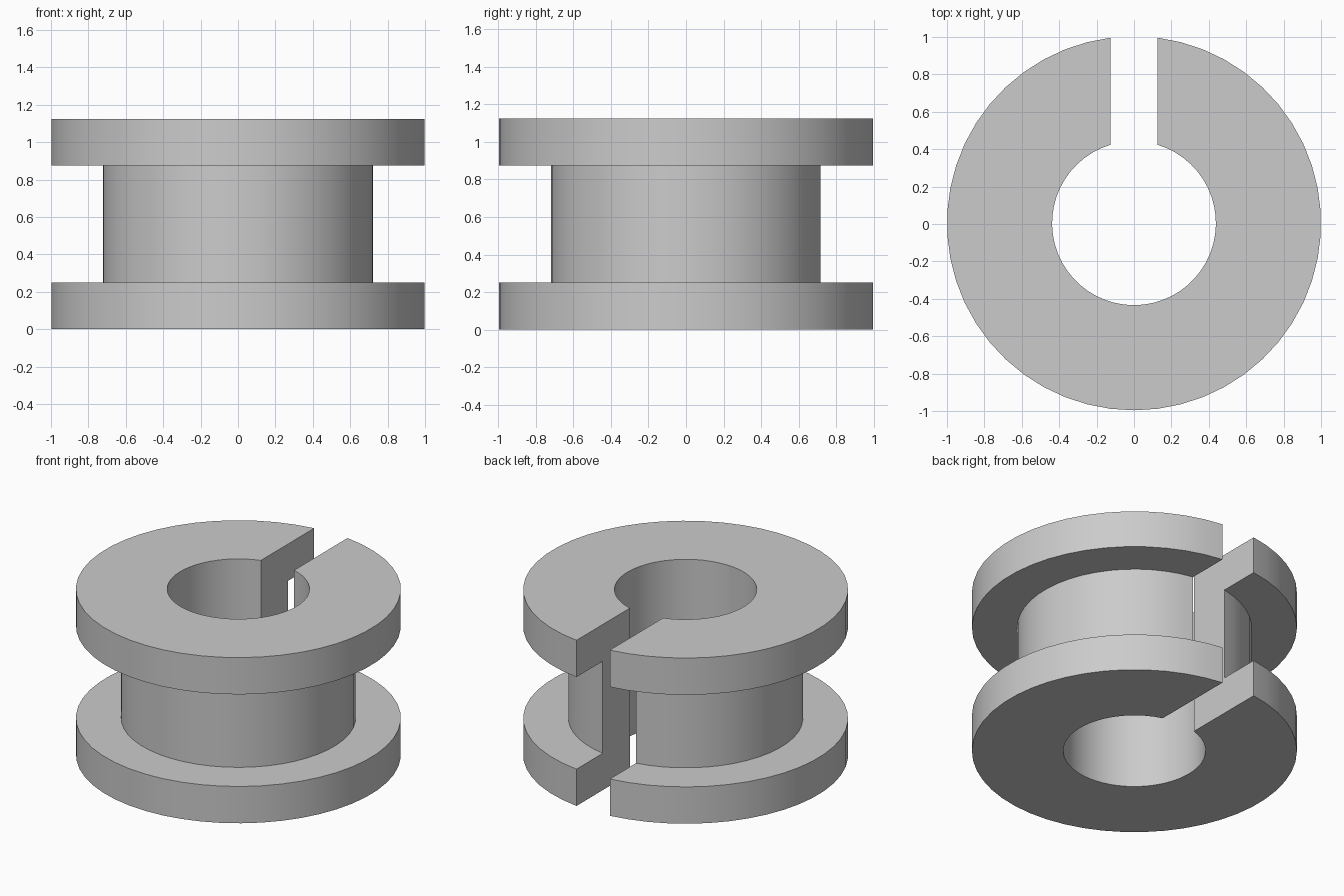
import bpy
import bmesh
from math import asin, sin, cos, pi, radians

cube = bpy.data.objects.get("Cube")
if cube:
    bpy.data.objects.remove(cube, do_unlink=True)

FLANGE_R, HUB_R, BORE_R = 1.0, 0.722, 0.438
LOW, HIGH, TOP = 0.25, 0.875, 1.125
SLOT = 0.125      # half width of the slot at the back
SHIFT = 0.004     # the slot trims the back rim, so re-centre
STEPS = 48

grey = bpy.data.materials.new("plain grey")
grey.use_nodes = True
colour = (0.6, 0.6, 0.6, 1)
grey.diffuse_color = colour
grey.node_tree.nodes["Principled BSDF"].inputs["Base Color"].default_value = colour

# Closed cross-section of the bushing: radius, height
profile = [
    (BORE_R, 0), (FLANGE_R, 0), (FLANGE_R, LOW), (HUB_R, LOW),
    (HUB_R, HIGH), (FLANGE_R, HIGH), (FLANGE_R, TOP), (BORE_R, TOP),
]

# Sweep it around z, each radius stopping exactly at the slot walls
bm = bmesh.new()
rings = []
for i in range(STEPS + 1):
    ring = []
    for r, z in profile:
        gap = asin(SLOT / r)
        a = gap + (2 * pi - 2 * gap) * i / STEPS
        ring.append(bm.verts.new((r * sin(a), r * cos(a) + SHIFT, z)))
    rings.append(ring)

count = len(profile)
for a, b in zip(rings, rings[1:]):
    for j in range(count):
        k = (j + 1) % count
        bm.faces.new((a[j], a[k], b[k], b[j]))

# Flat slot walls
bm.faces.new(rings[0])
bm.faces.new(rings[-1])
bmesh.ops.recalc_face_normals(bm, faces=bm.faces)

mesh = bpy.data.meshes.new("slotted_bushing")
bm.to_mesh(mesh)
bm.free()
mesh.materials.append(grey)
bushing = bpy.data.objects.new("slotted_bushing", mesh)
bpy.context.collection.objects.link(bushing)

bpy.ops.object.select_all(action="DESELECT")
bushing.select_set(True)
bpy.context.view_layer.objects.active = bushing
bpy.ops.object.shade_smooth_by_angle(angle=radians(30))
